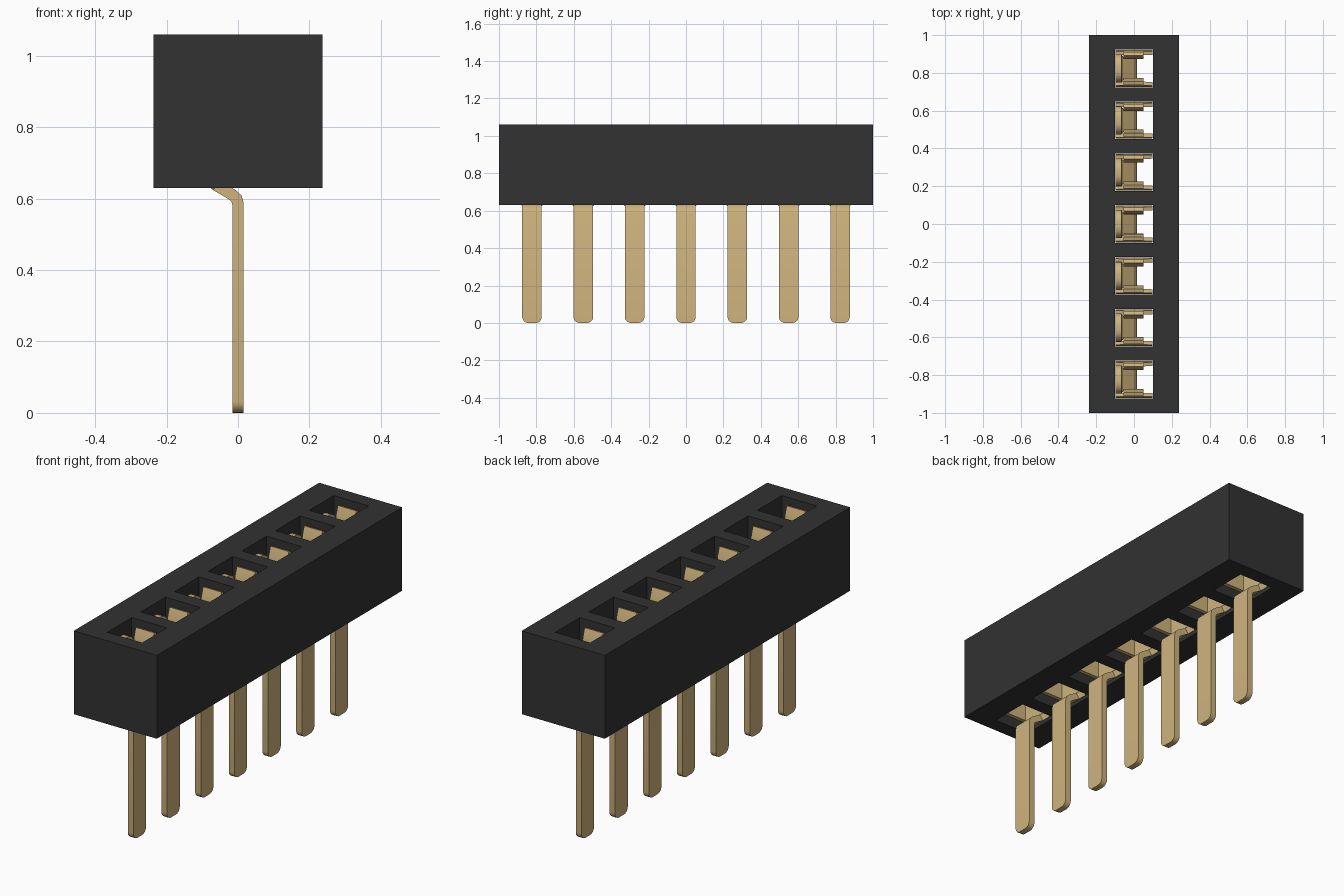
import bpy, bmesh
from mathutils import Vector

if "Cube" in bpy.data.objects:
    bpy.data.objects.remove(bpy.data.objects["Cube"], do_unlink=True)

COUNT, PITCH, HOLE = 7, 0.2745, 0.1
HALF_X, HALF_Y, Z0, Z1 = 0.237, 1.0, 0.63, 1.06


def material(name, rgb):
    m = bpy.data.materials.new(name)
    m.use_nodes = True
    m.diffuse_color = (*rgb, 1)
    m.node_tree.nodes["Principled BSDF"].inputs["Base Color"].default_value = (*rgb, 1)
    return m


black = material("black plastic", (0.032, 0.032, 0.032))
gold = material("gold metal", (0.62, 0.45, 0.205))


def finish(bm, name, mat):
    bmesh.ops.recalc_face_normals(bm, faces=bm.faces[:])
    mesh = bpy.data.meshes.new(name)
    bm.to_mesh(mesh)
    bm.free()
    mesh.materials.append(mat)
    return mesh


def place(mesh, name, y=0):
    ob = bpy.data.objects.new(name, mesh)
    ob.location.y = y
    bpy.context.collection.objects.link(ob)
    return ob


def ribbon(bm, path, thick, along_x):
    """Bent strip: path rows are (u, z, side_a, side_b)."""
    pts = [Vector(p[:2]) for p in path]
    rings = []
    for i, (u, z, a, b) in enumerate(path):
        d0 = (pts[i] - pts[max(i - 1, 0)]).normalized()
        d1 = (pts[min(i + 1, len(pts) - 1)] - pts[i]).normalized()
        d = (d0 + d1).normalized()
        ref = d1 if d1.length else d0
        n = Vector((-d.y, d.x)) * thick / 2 / max(d.dot(ref), 0.5)
        ring = []
        for s, w in ((1, a), (1, b), (-1, b), (-1, a)):
            q = pts[i] + n * s
            ring.append(bm.verts.new((q.x, w, q.y) if along_x else (w, q.x, q.y)))
        rings.append(ring)
    for r, t in zip(rings, rings[1:]):
        for k in range(4):
            bm.faces.new((r[k], r[(k + 1) % 4], t[(k + 1) % 4], t[k]))
    bm.faces.new(rings[0][::-1])
    bm.faces.new(rings[-1])
    return rings


def round_end(bm, ring, radius):
    # The two end edges that run through the thickness
    edges = [bm.edges.get((ring[1], ring[2])), bm.edges.get((ring[3], ring[0]))]
    bmesh.ops.bevel(bm, geom=edges, offset=radius, segments=5, profile=0.5, affect='EDGES')


# Housing: a slab with a row of square through holes
bm = bmesh.new()
xs = [-HALF_X, -HOLE, HOLE, HALF_X]
centres = [(i - (COUNT - 1) / 2) * PITCH for i in range(COUNT)]
ys = [-HALF_Y] + [c + s for c in centres for s in (-HOLE, HOLE)] + [HALF_Y]
grid = [[bm.verts.new((x, y, Z0)) for y in ys] for x in xs]
for i in range(len(xs) - 1):
    for j in range(len(ys) - 1):
        if not (i == 1 and j % 2 == 1):
            bm.faces.new((grid[i][j], grid[i + 1][j], grid[i + 1][j + 1], grid[i][j + 1]))
top = bmesh.ops.extrude_face_region(bm, geom=bm.faces[:])["geom"]
bmesh.ops.translate(bm, vec=(0, 0, Z1 - Z0),
                    verts=[g for g in top if isinstance(g, bmesh.types.BMVert)])
bmesh.ops.dissolve_limit(bm, angle_limit=0.01, verts=bm.verts[:], edges=bm.edges[:])
place(finish(bm, "housing", black), "housing")

# Pin: straight leg, bent over to the back plate
bm = bmesh.new()
W = 0.052
leg = ribbon(bm, [(0, 0, -W, W), (0, 0.585, -W, W), (-0.004, 0.6, -W, W),
                  (-0.016, 0.611, -W, W), (-0.06, 0.637, -W, W),
                  (-0.078, 0.652, -0.07, 0.07), (-0.083, 0.68, -0.075, 0.075)], 0.032, True)
round_end(bm, leg[0], 0.032)

# Back plate with an arched top
back = ribbon(bm, [(-0.083, 0.68, -0.075, 0.075), (-0.083, 1.0, -0.075, 0.075)], 0.032, True)
round_end(bm, back[-1], 0.06)

# Spring arms: wide shoulder, pinched tongue, flared tip
for s in (-1, 1):
    ribbon(bm, [(s * 0.087, 0.68, -0.098, 0.098), (s * 0.087, 0.80, -0.098, 0.098),
                (s * 0.081, 0.85, -0.098, 0.098), (s * 0.08, 0.855, -0.055, 0.05),
                (s * 0.062, 0.94, -0.055, 0.05), (s * 0.060, 0.96, -0.055, 0.05),
                (s * 0.064, 0.985, -0.055, 0.05), (s * 0.078, 1.03, -0.055, 0.05)],
           0.02, False)
contact = finish(bm, "contact", gold)

for i, y in enumerate(centres):
    ob = place(contact, f"contact_{i + 1}", y)
    if i == 0:
        bpy.context.view_layer.objects.active = ob
        ob.select_set(True)
        bpy.ops.object.shade_smooth_by_angle(angle=0.6)
        ob.select_set(False)
